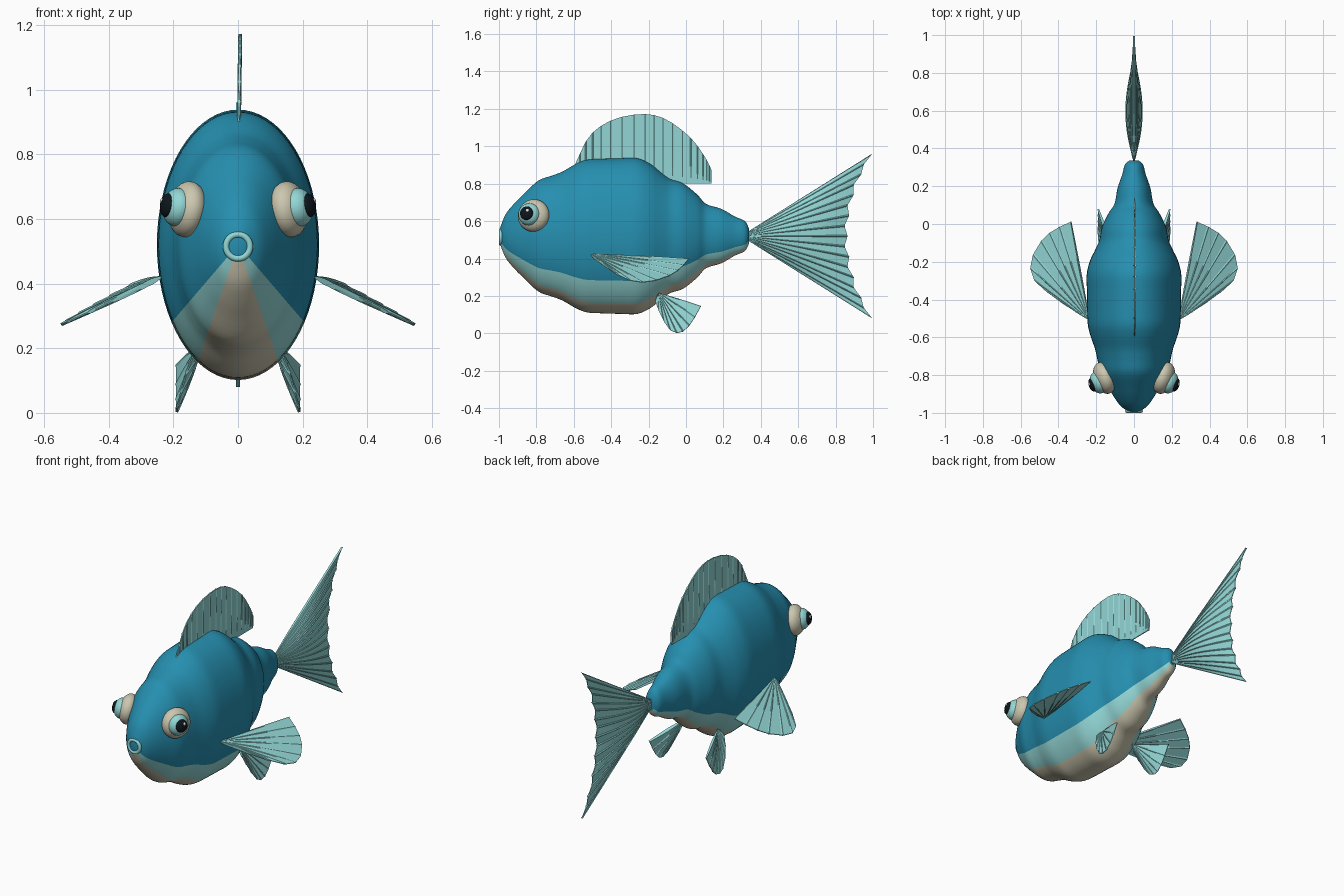
import bpy, bmesh, math
from mathutils import Vector, Matrix

if "Cube" in bpy.data.objects:
    bpy.data.objects.remove(bpy.data.objects["Cube"])

def mat(name, rgb):
    m = bpy.data.materials.new(name)
    m.diffuse_color = (*rgb, 1)
    m.use_nodes = True
    m.node_tree.nodes["Principled BSDF"].inputs["Base Color"].default_value = m.diffuse_color
    return m

BLUE = mat("deep blue", (.019, .275, .434))
TEAL = mat("pale teal", (.29, .68, .67))
CREAM = mat("cream", (.60, .57, .43))
BLACK = mat("black", (.004, .008, .012))
WHITE = mat("white", (.85, .9, .9))

def finish(name, bm, mats, smooth):
    bmesh.ops.recalc_face_normals(bm, faces=bm.faces)
    me = bpy.data.meshes.new(name)
    bm.to_mesh(me)
    bm.free()
    for m in mats:
        me.materials.append(m)
    ob = bpy.data.objects.new(name, me)
    bpy.context.collection.objects.link(ob)
    me.polygons.foreach_set("use_smooth", [smooth] * len(me.polygons))
    return ob

def spline(pts, u):
    """Catmull-Rom through pts, u in 0..1"""
    n = len(pts) - 1
    i = min(int(u * n), n - 1)
    t = u * n - i
    b, c = pts[i], pts[i + 1]
    a = pts[i - 1] if i else b * 2 - c
    d = pts[i + 2] if i + 2 <= n else c * 2 - b
    return .5 * (2 * b + (c - a) * t + (2 * a - 5 * b + 4 * c - d) * t * t
                 + (3 * b - a - 3 * c + d) * t ** 3)

# Body: elliptical rings along y, coloured in bands by angle
MID = .52
PROFILE = [(-.995, .042), (-.965, .115), (-.92, .172), (-.866, .226), (-.79, .296),
           (-.72, .322), (-.66, .345), (-.59, .385), (-.53, .408), (-.45, .413),
           (-.35, .416), (-.26, .416), (-.19, .385), (-.14, .345), (-.085, .305),
           (-.016, .282), (.06, .222), (.107, .172), (.19, .145), (.26, .105),
           (.315, .08), (.337, .04)]
prof = [Vector(p) for p in PROFILE]
SEG, SUB = 72, 4
bm = bmesh.new()
rings = []
count = (len(prof) - 1) * SUB
for k in range(count + 1):
    y, h = spline(prof, k / count)
    rings.append([bm.verts.new((.6 * h * math.cos(2 * math.pi * j / SEG), y,
                                MID + h * math.sin(2 * math.pi * j / SEG))) for j in range(SEG)])
for r0, r1 in zip(rings, rings[1:]):
    for j in range(SEG):
        f = bm.faces.new((r0[j], r0[(j + 1) % SEG], r1[(j + 1) % SEG], r1[j]))
        ang = (j + .5) * 360 / SEG
        below = abs(ang - 270)          # degrees away from straight down
        f.material_index = 2 if below < 30 else 1 if below < 55 else 0
bm.faces.new(rings[0])
bm.faces.new(rings[-1])
finish("body", bm, [BLUE, TEAL, CREAM], True)

# Mouth: a small lip ring
bpy.ops.mesh.primitive_torus_add(major_radius=.037, minor_radius=.010, major_segments=40,
                                 minor_segments=12, location=(0, -.99, .515),
                                 rotation=(math.pi / 2, 0, 0))
lip = bpy.context.object
lip.name = "mouth_ring"
lip.data.materials.append(TEAL)
bpy.ops.object.shade_smooth()

# Eyes: flattened balls stacked along a tilted axis
def ball(name, centre, axis, radius, depth, m):
    bm = bmesh.new()
    rot = axis.to_track_quat('Z', 'Y').to_matrix().to_4x4()
    bmesh.ops.create_uvsphere(bm, u_segments=32, v_segments=20, radius=1,
                              matrix=Matrix.Translation(centre) @ rot
                              @ Matrix.Diagonal((radius, radius, depth, 1)))
    finish(name, bm, [m], True)

for side, tag in ((1, "left"), (-1, "right")):
    axis = Vector((.93 * side, -.33, .13)).normalized()
    def at(x, y, z):
        return Vector((x * side, y, z))
    ball("eye_socket_" + tag, at(.157, -.815, .63), axis, .087, .056, CREAM)
    ball("eyeball_" + tag, at(.187, -.838, .636), axis, .06, .046, TEAL)
    ball("pupil_" + tag, at(.219, -.852, .642), axis, .037, .02, BLACK)
    ball("eye_glint_" + tag, at(.233, -.848, .656), axis, .010, .008, WHITE)

# Fins: a thin closed sheet from root to tip with fine raised rays
def fin(name, root, tip, rays, normal, thick, ridge=.004, steps=8):
    cols = []
    for i in range(rays + 1):
        for off, up in ((-.1, 0), (0, 1), (.1, 0)):
            s = (i + off) / rays
            if 0 <= s <= 1:
                cols.append((s, up))
    bm = bmesh.new()
    sheets = []
    for sign in (1, -1):
        grid = []
        for s, up in cols:
            a, b = root(s), tip(s)
            line = []
            for k in range(steps + 1):
                t = k / steps
                d = thick(s, t) + up * ridge * min(1, 3 * t)
                line.append(bm.verts.new(a.lerp(b, t) + normal * sign * d))
            grid.append(line)
        for c0, c1 in zip(grid, grid[1:]):
            for k in range(steps):
                bm.faces.new((c0[k], c0[k + 1], c1[k + 1], c1[k]))
        sheets.append(grid)
    g, q = sheets
    rim = [(i, 0) for i in range(len(cols))] + [(len(cols) - 1, k) for k in range(1, steps + 1)]
    rim += [(i, steps) for i in range(len(cols) - 2, -1, -1)] + [(0, k) for k in range(steps - 1, 0, -1)]
    for (i, k), (i2, k2) in zip(rim, rim[1:] + rim[:1]):
        bm.faces.new((g[i][k], g[i2][k2], q[i2][k2], q[i][k]))
    bmesh.ops.remove_doubles(bm, verts=bm.verts, dist=.0002)
    finish(name, bm, [TEAL], False)

X = Vector((1, 0, 0))

# Dorsal fin: arched sheet with a straight rear edge
arch = [Vector(p) for p in ((.002, -.595, .90), (.005, -.515, 1.055), (.006, -.395, 1.14),
                            (.007, -.235, 1.172), (.006, -.11, 1.145), (.005, .02, 1.05),
                            (.004, .10, .945), (.003, .136, .875))]
def arch_root(s):
    p = spline(arch, s)
    return Vector((.002, p.y, .80))
fin("dorsal_fin", arch_root, lambda s: spline(arch, s), 18, X, lambda s, t: .003, .003)

# Tail fin: wide fan, cushioned in the middle, scalloped rear edge
def tail_tip(s):
    v = 2 * s - 1
    y = .865 + .13 * v * v - .018 * abs(math.sin(4 * math.pi * v)) * (1 - abs(v) ** 8)
    return Vector((0, y, .52 + .44 * v))
fin("tail_fin", lambda s: Vector((0, .325, .52 + .02 * (2 * s - 1))), tail_tip, 16, X,
    lambda s, t: .002 + .040 * math.sin(math.pi * t) * math.sin(math.pi * s), .004, 14)

# Paired fins: fans opening from one root point
PECTORAL = ((.333, .012, .395), (.42, -.03, .348), (.49, -.09, .308), (.545, -.20, .275),
            (.525, -.30, .283), (.42, -.39, .33), (.31, -.465, .385))
PELVIC = ((.19, .08, .145), (.19, .037, .07), (.19, -.005, .018), (.19, -.05, .003),
          (.185, -.096, .03), (.165, -.14, .107), (.14, -.165, .175))

def fan(name, root, tips, normal, side, rays):
    def flip(p):
        return Vector((p[0] * side, p[1], p[2]))
    pts = [flip(p) for p in tips]
    fin(name, lambda s: flip(root), lambda s: spline(pts, s), rays, flip(normal).normalized(),
        lambda s, t: .002 + .004 * math.sin(math.pi * t), .003)

for side, tag in ((1, "left"), (-1, "right")):
    fan("pectoral_fin_" + tag, (.235, -.51, .422), PECTORAL, (.45, .03, .89), side, 9)
    fan("pelvic_fin_" + tag, (.11, -.145, .215), PELVIC, (.9, -.15, .4), side, 8)
